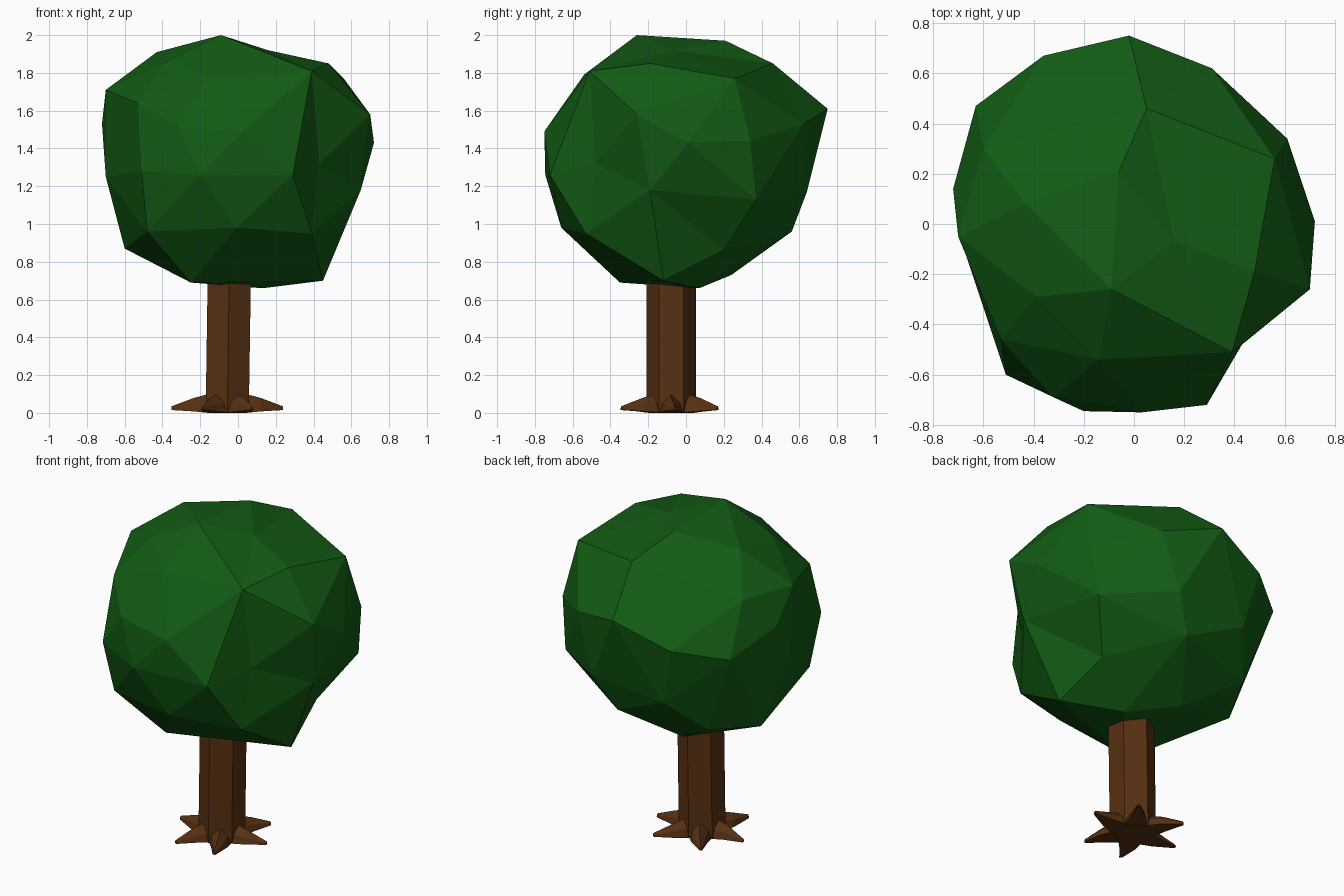
import bpy, bmesh, math
from mathutils import Vector

if "Cube" in bpy.data.objects:
    bpy.data.objects.remove(bpy.data.objects["Cube"])


def material(name, rgb):
    m = bpy.data.materials.new(name)
    m.diffuse_color = (*rgb, 1)
    m.use_nodes = True
    m.node_tree.nodes["Principled BSDF"].inputs["Base Color"].default_value = m.diffuse_color
    return m


def finish(bm, name, mat):
    bmesh.ops.recalc_face_normals(bm, faces=bm.faces[:])
    mesh = bpy.data.meshes.new(name)
    bm.to_mesh(mesh)
    bm.free()
    mesh.materials.append(mat)
    obj = bpy.data.objects.new(name, mesh)
    bpy.context.collection.objects.link(obj)
    return obj


def loft(bm, rings):
    """Skin a list of equal-length point rings and cap both ends."""
    vs = [[bm.verts.new(p) for p in ring] for ring in rings]
    n = len(vs[0])
    for a, b in zip(vs, vs[1:]):
        for i in range(n):
            j = (i + 1) % n
            bm.faces.new((a[i], a[j], b[j], b[i]))
    bm.faces.new(vs[0])
    bm.faces.new(vs[-1])


leaf = material("leaf green", (0.006, 0.105, 0.007))
bark = material("bark brown", (0.095, 0.030, 0.006))

# Crown: lumpy faceted ball, corners joined by their direction from the centre
CENTRE = Vector((0, 0, 1.33))
corners = [
    # top
    (-.09, -.26, 2.0), (.39, -.51, 1.81), (.48, -.19, 1.85), (.56, .26, 1.77),
    (-.06, .21, 1.97), (-.43, .08, 1.91), (-.70, -.05, 1.71), (-.60, .30, 1.72),
    (-.39, -.29, 1.85), (-.14, -.54, 1.79), (.05, .46, 1.85), (.16, -.07, 1.92),
    # middle
    (-.53, -.46, 1.64), (-.32, -.69, 1.52), (.03, -.75, 1.49), (-.20, -.745, 1.26),
    (-.51, -.60, 1.28), (.29, -.72, 1.26), (.43, -.48, 1.32), (.70, -.26, 1.58),
    (.72, .01, 1.43), (.65, -.19, 1.18), (.61, .34, 1.44), (.31, .62, 1.53),
    (-.02, .75, 1.61), (-.36, .67, 1.48), (-.63, .47, 1.42), (-.72, .14, 1.53),
    (-.70, -.03, 1.25), (.20, .64, 1.17), (-.28, .62, 1.12), (.57, .37, 1.13),
    # underside
    (.39, -.53, .95), (-.01, -.66, .98), (-.48, -.53, .96), (-.60, .12, .87),
    (-.45, .42, .92), (.08, .56, .96), (.40, .20, .86), (.45, -.12, .70),
    (.13, .07, .66), (-.25, -.35, .69), (-.15, .24, .73),
]
bm = bmesh.new()
verts = [bm.verts.new((Vector(c) - CENTRE).normalized()) for c in corners]
bmesh.ops.convex_hull(bm, input=verts)
for v, c in zip(verts, corners):
    v.co = c
finish(bm, "crown", leaf)

# Trunk: six-sided post with a corner facing the front, leaning slightly
CX, CY, R = -.057, -.078, .132


def hexagon(z):
    return [(CX + .015 * z + R * math.cos(math.radians(30 + 60 * i)),
             CY + R * math.sin(math.radians(30 + 60 * i)), z) for i in range(6)]


bm = bmesh.new()
loft(bm, [hexagon(.005), hexagon(.78)])
finish(bm, "trunk", bark)

# Roots: one tapering, slightly bent spur from each trunk face
bm = bmesh.new()
for k in range(6):
    a = math.radians(60 * k)
    out = Vector((math.cos(a), math.sin(a), 0))
    side = Vector((-math.sin(a), math.cos(a), 0))
    base = Vector((CX, CY, 0))
    bend = .018 * (-1) ** k
    rings = []
    # distance, half width, bottom, top, sideways shift
    for d, w, lo, hi, s in ((.10, .064, 0, .10, 0), (.18, .045, .008, .078, 0),
                            (.295, .008, .015, .035, bend)):
        p = base + out * d + side * s
        rings.append([p + side * x + Vector((0, 0, z)) for x, z in
                      ((-w, lo), (w, lo), (w * .75, lo + (hi - lo) * .55),
                       (0, hi), (-w * .75, lo + (hi - lo) * .55))])
    loft(bm, rings)
finish(bm, "roots", bark)
